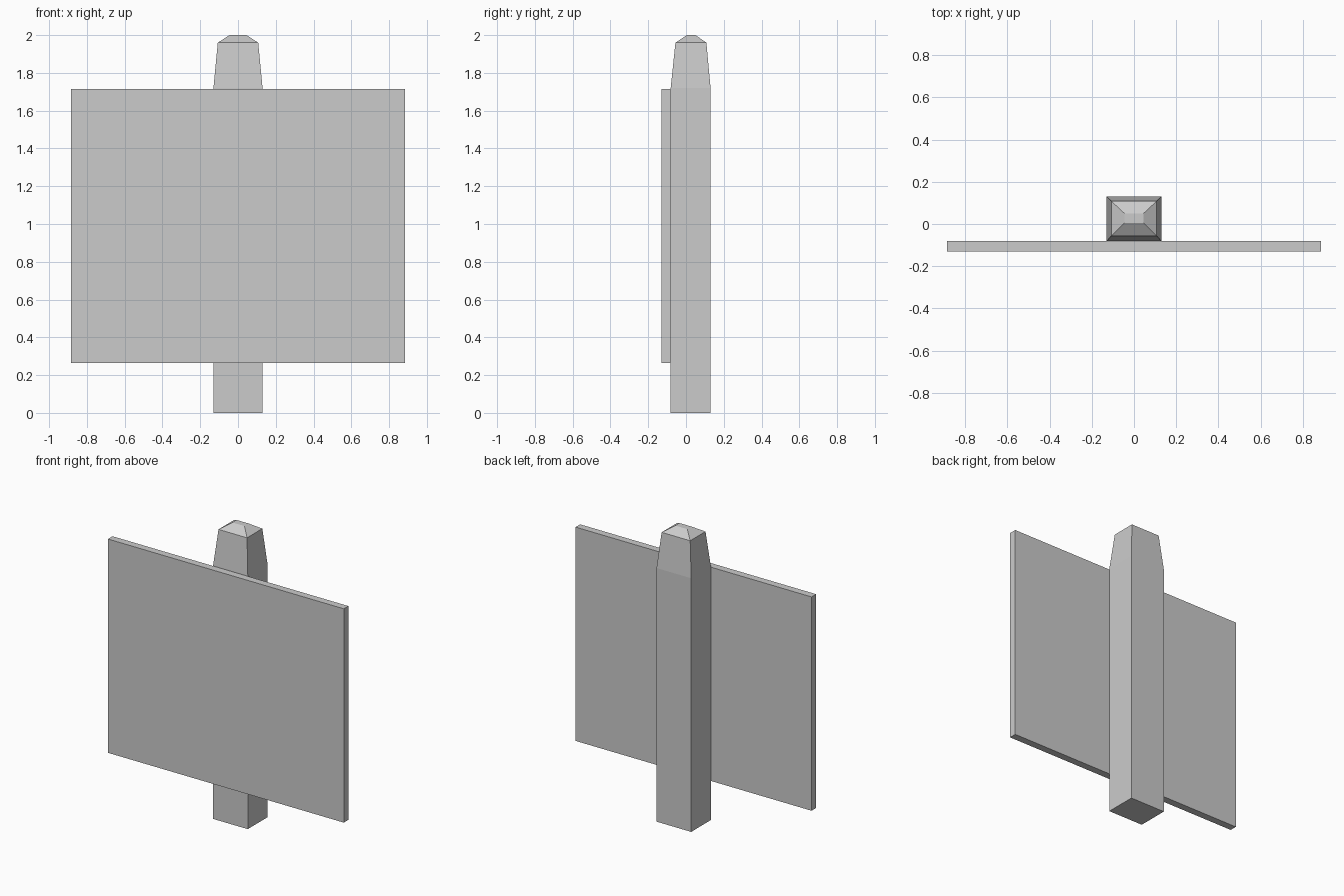
import bpy
import bmesh

cube = bpy.data.objects.get("Cube")
if cube:
    bpy.data.objects.remove(cube, do_unlink=True)

# Single plain grey
grey = bpy.data.materials.new("plain_grey")
grey.use_nodes = True
colour = (0.6, 0.6, 0.6, 1)
grey.diffuse_color = colour
grey.node_tree.nodes["Principled BSDF"].inputs["Base Color"].default_value = colour


def loft(name, sections):
    """Stack rectangles (half width, y front, y back, z) into a closed solid."""
    bm = bmesh.new()
    rings = []
    for w, y0, y1, z in sections:
        corners = ((-w, y0), (w, y0), (w, y1), (-w, y1))
        rings.append([bm.verts.new((x, y, z)) for x, y in corners])
    for low, high in zip(rings, rings[1:]):
        for i in range(4):
            j = (i + 1) % 4
            bm.faces.new((low[i], low[j], high[j], high[i]))
    bm.faces.new(rings[0][::-1])
    bm.faces.new(rings[-1])
    mesh = bpy.data.meshes.new(name)
    bm.to_mesh(mesh)
    bm.free()
    mesh.materials.append(grey)
    obj = bpy.data.objects.new(name, mesh)
    bpy.context.collection.objects.link(obj)
    return obj


# Square post with a tapered head and a bevelled cap
loft("post", [
    (0.13, -0.081, 0.13, 0),
    (0.13, -0.081, 0.13, 1.72),
    (0.107, -0.056, 0.108, 1.96),
    (0.045, 0.005, 0.05, 2),
])

# Thin sign board fixed to the front of the post
loft("sign_board", [
    (0.885, -0.13, -0.081, 0.265),
    (0.885, -0.13, -0.081, 1.715),
])
